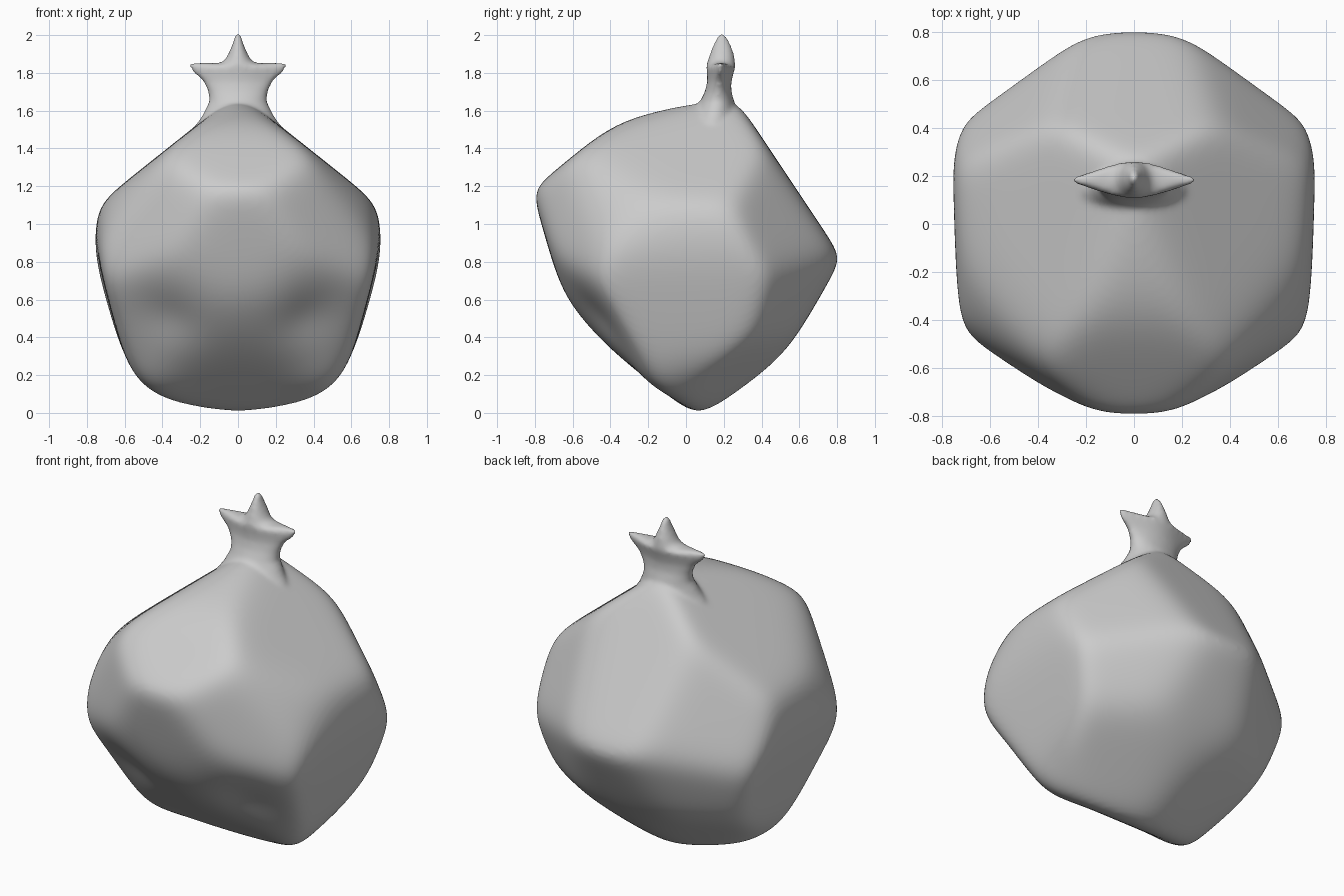
import bpy, bmesh, math
from mathutils import Vector

if "Cube" in bpy.data.objects:
    bpy.data.objects.remove(bpy.data.objects["Cube"], do_unlink=True)

CENTRE = Vector((0, 0, 0.8))

# Flattened sides of the fruit: outward direction and distance from the centre
SIDES = [
    ((0, -.253, .967), .815),    # top
    ((0, -.64, .77), .815),      # upper front
    ((0, -.96, -.28), .68),      # front
    ((0, -.774, -.633), .63),    # lower front
    ((0, -.61, -.79), .62),      # under front
    ((0, 0, -1), .82),           # base
    ((0, .666, -.746), .735),    # under back
    ((0, .867, -.498), .71),     # lower back
    ((0, .832, .555), .70),      # upper back
    ((.62, 0, .78), .703),       # upper side
    ((.988, -.03, .14), .775),   # side
    ((.96, -.02, -.275), .722),  # lower side
    ((.68, 0, -.73), .815),      # lower side edge
    ((.6, .71, .36), .73),       # upper back corner
    ((.5, .8, -.33), .745),      # lower back corner
    ((.32, .53, -.79), .715),    # under back corner
    ((.8, -.4, .45), .80),       # upper front corner
    ((.56, -.8, .1), .785),      # front corner
    ((.33, -.77, -.54), .66),    # lower front corner
]
planes = []
for n, h in SIDES:
    for s in ((1, -1) if n[0] else (1,)):
        planes.append((Vector((n[0] * s, n[1], n[2])).normalized(), h))

# Soft dents and bumps low on the front: place, depth, width
DENTS = [((.37, -.44, .52), -.03, .18), ((.42, -.15, .2), .02, .14)]


def soft_radius(d, power=22):
    total = sum((max(0, d.dot(n)) / h) ** power for n, h in planes)
    return total ** (-1 / power)


bm = bmesh.new()

# Body: a ball pressed against the flat sides with rounded edges
bmesh.ops.create_icosphere(bm, subdivisions=6, radius=1)
for v in bm.verts:
    d = v.co.normalized()
    co = d * soft_radius(d) + CENTRE
    for p, depth, width in DENTS:
        q = Vector((math.copysign(p[0], co.x), p[1], p[2]))
        co += d * depth * math.exp(-((co - q).length / width) ** 2)
    v.co = co

# Neck and three-pointed crown: height, half width, y centre, half depth, pinch
RINGS = [
    (1.45, .20, .13, .09, 0), (1.50, .24, .13, .10, 0), (1.58, .185, .15, .11, 0),
    (1.65, .152, .165, .09, 0), (1.70, .157, .17, .07, 0), (1.75, .187, .176, .064, .2),
    (1.785, .235, .18, .068, .4), (1.815, .265, .183, .074, .5), (1.832, .253, .185, .077, .5),
    (1.838, .18, .185, .078, .4), (1.843, .105, .185, .077, .2), (1.865, .07, .187, .072, 0),
    (1.90, .052, .19, .064, 0), (1.95, .03, .19, .047, 0), (2.0, .016, .19, .022, 0),
    (2.01, .008, .19, .01, 0),
]
COUNT = 40

rings = []
for z, w, y, depth, pinch in RINGS:
    ring = []
    for i in range(COUNT):
        t = math.tau * i / COUNT
        s, c = math.sin(t), math.cos(t)
        thick = depth * ((1 - pinch) * s + pinch * s ** 5)
        ring.append(bm.verts.new((w * c, y + thick, z + .04 * pinch * c * c)))
    rings.append(ring)
for a, b in zip(rings, rings[1:]):
    for i in range(COUNT):
        j = (i + 1) % COUNT
        bm.faces.new((a[i], a[j], b[j], b[i]))
bm.faces.new(rings[0][::-1])
bm.faces.new(rings[-1])
bmesh.ops.recalc_face_normals(bm, faces=bm.faces)

mesh = bpy.data.meshes.new("fruit")
bm.to_mesh(mesh)
bm.free()
fruit = bpy.data.objects.new("fruit", mesh)
bpy.context.collection.objects.link(fruit)

# Blend body and crown into one skin
remesh = fruit.modifiers.new("blend", 'REMESH')
remesh.mode = 'VOXEL'
remesh.voxel_size = 0.014
remesh.use_smooth_shade = True
smooth = fruit.modifiers.new("soften", 'SMOOTH')
smooth.factor = 0.5
smooth.iterations = 7

# Plain grey skin
grey = bpy.data.materials.new("plain grey")
grey.use_nodes = True
colour = (0.6, 0.6, 0.6, 1)
grey.diffuse_color = colour
grey.node_tree.nodes["Principled BSDF"].inputs["Base Color"].default_value = colour
mesh.materials.append(grey)
for p in mesh.polygons:
    p.use_smooth = True
